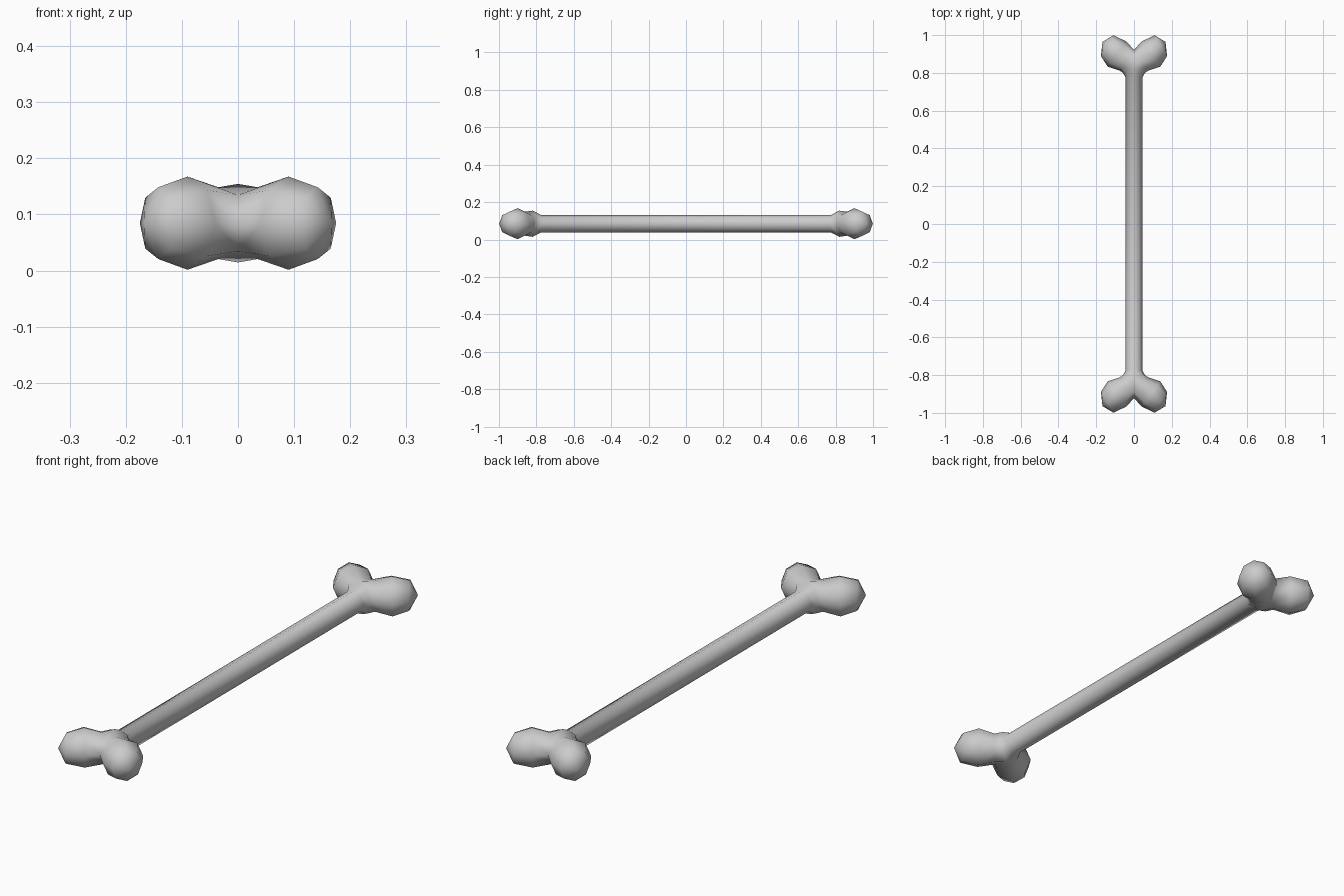
import bpy, bmesh
from math import sin, cos, pi, radians
from mathutils import Vector

cube = bpy.data.objects.get("Cube")
if cube:
    bpy.data.objects.remove(cube)

MID = 0.0845  # height of the bone's axis

mat = bpy.data.materials.new("bone_grey")
mat.use_nodes = True
grey = (0.6, 0.6, 0.6, 1)
mat.diffuse_color = grey
mat.node_tree.nodes["Principled BSDF"].inputs["Base Color"].default_value = grey

bm = bmesh.new()


def half_ring(y, r, side):
    """Five points on the +x half of a shaft ring, top to bottom."""
    return [bm.verts.new((side * sin(k * pi / 4) if 0 < k < 4 else 0, y,
                          MID + r * cos(k * pi / 4))) for k in range(5)]


def lobe_ring(x, y, r, heading):
    """Eight points round the lobe axis: top, outer side, bottom, inner side."""
    a = radians(heading)
    across = Vector((sin(a), -cos(a), 0))
    return [bm.verts.new(Vector((x, y, MID)) + across * r * sin(k * pi / 4)
                         + Vector((0, 0, r * cos(k * pi / 4)))) for k in range(8)]


def bridge(a, b, count):
    for k in range(count):
        j = (k + 1) % len(a)
        bm.faces.new((a[k], a[j], b[j], b[k]))


# Shaft, flaring into a collar
middle = half_ring(0, 0.047, 0.045)
shaft_end = half_ring(0.775, 0.047, 0.045)
collar = half_ring(0.80, 0.07, 0.058)
collar[0].co.y = collar[4].co.y = 0.82
bridge(middle, shaft_end, 4)
bridge(shaft_end, collar, 4)

# Neck, with its inner points on the centre line to form the notch
neck = lobe_ring(0.035, 0.862, 0.064, 37)
for k, y, z in ((5, 0.89, -0.05), (6, 0.922, 0), (7, 0.89, 0.05)):
    neck[k].co = (0, y, MID + z)
bridge(collar, neck, 4)
bm.faces.new((collar[0], neck[0], neck[7]))
bm.faces.new((collar[4], neck[5], neck[4]))

# Rounded knob
knob = lobe_ring(0.09, 0.9, 0.083, 37)
shoulder = lobe_ring(0.142, 0.944, 0.064, 31)
tip = bm.verts.new((0.167, 0.964, MID))
bridge(neck, knob, 8)
bridge(knob, shoulder, 8)
for k in range(8):
    bm.faces.new((shoulder[k], shoulder[(k + 1) % 8], tip))

bmesh.ops.recalc_face_normals(bm, faces=bm.faces)
# An open quarter: make sure its faces point outwards
if tip.link_faces[0].normal.dot(Vector((0.8, 0.6, 0))) < 0:
    bmesh.ops.reverse_faces(bm, faces=bm.faces)
for f in bm.faces:
    f.smooth = True

mesh = bpy.data.meshes.new("bone")
bm.to_mesh(mesh)
bm.free()
mesh.materials.append(mat)
bone = bpy.data.objects.new("bone", mesh)
bpy.context.collection.objects.link(bone)

# Mirror the quarter to the other knob and the other end
mirror = bone.modifiers.new("mirror", "MIRROR")
mirror.use_axis = (True, True, False)
mirror.use_clip = True
mirror.merge_threshold = 0.001
